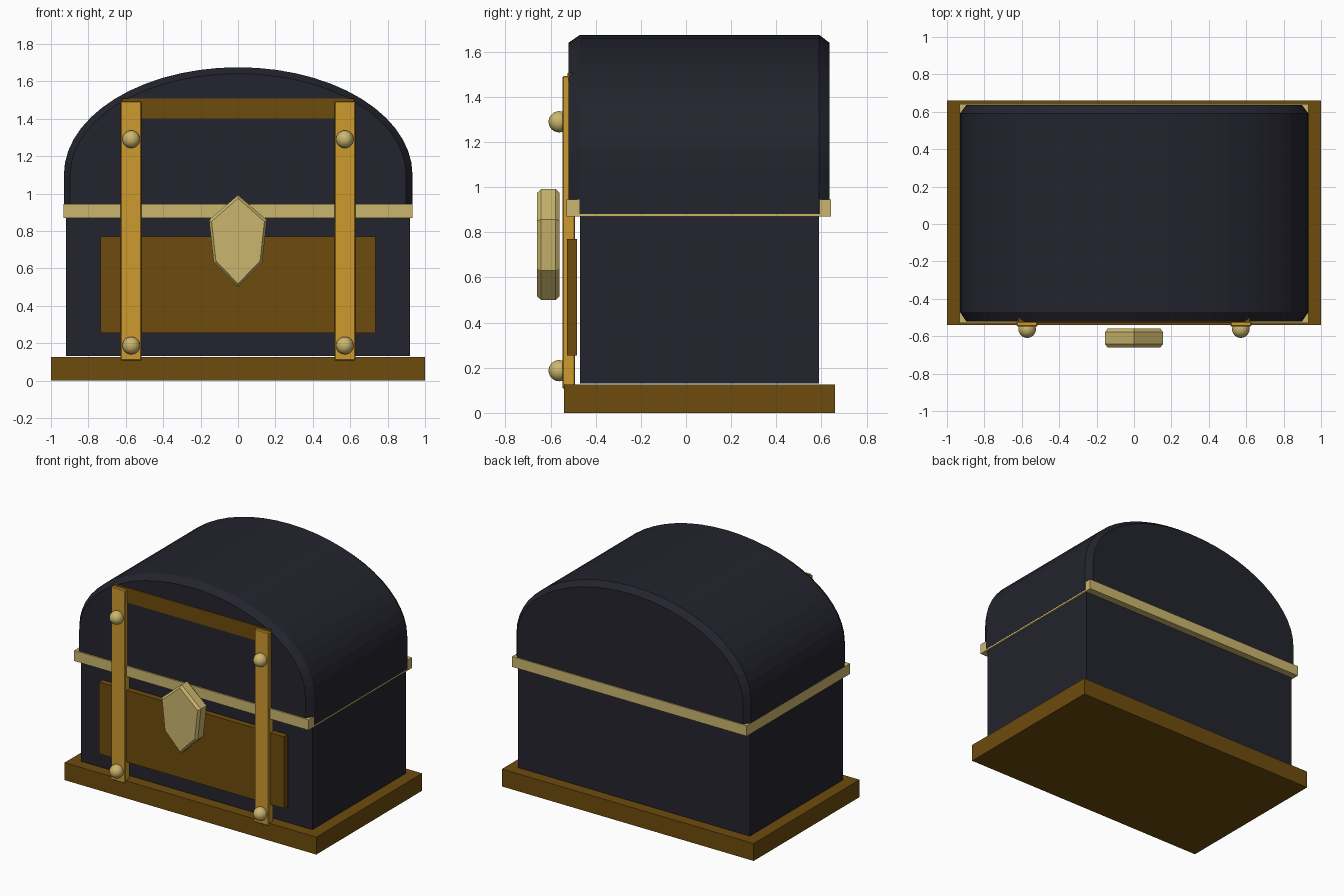
import bpy, bmesh, math

cube = bpy.data.objects.get("Cube")
if cube:
    bpy.data.objects.remove(cube, do_unlink=True)


def material(name, rgb):
    m = bpy.data.materials.new(name)
    m.use_nodes = True
    m.diffuse_color = (*rgb, 1)
    m.node_tree.nodes["Principled BSDF"].inputs["Base Color"].default_value = (*rgb, 1)
    return m


NAVY = material("dark navy", (0.017, 0.017, 0.027))
BROWN = material("brown wood", (0.155, 0.072, 0.004))
GOLD = material("orange gold", (0.61, 0.325, 0.028))
PALE = material("pale gold", (0.6, 0.47, 0.155))


def add_object(name, bm, mat):
    bmesh.ops.recalc_face_normals(bm, faces=bm.faces)
    mesh = bpy.data.meshes.new(name)
    bm.to_mesh(mesh)
    bm.free()
    mesh.materials.append(mat)
    obj = bpy.data.objects.new(name, mesh)
    bpy.context.collection.objects.link(obj)
    return obj


def box(name, mat, x, y, z):
    """Box spanning the given (low, high) ranges."""
    bm = bmesh.new()
    bmesh.ops.create_cube(bm, size=1)
    for v in bm.verts:
        v.co = [r[0] if c < 0 else r[1] for c, r in zip(v.co, (x, y, z))]
    return add_object(name, bm, mat)


def loft(name, mat, sections):
    """Skin matching (x, z) outlines placed along y, with closed ends."""
    bm = bmesh.new()
    rings = [[bm.verts.new((x, y, z)) for x, z in outline] for y, outline in sections]
    for a, b in zip(rings, rings[1:]):
        for i in range(len(a)):
            j = (i + 1) % len(a)
            bm.faces.new((a[i], a[j], b[j], b[i]))
    bm.faces.new(rings[0])
    bm.faces.new(rings[-1])
    return add_object(name, bm, mat)


# Chest body, plinth and rim
box("base_plinth", BROWN, (-1, 1), (-0.54, 0.66), (0, 0.125))
box("chest_body", NAVY, (-0.92, 0.92), (-0.47, 0.59), (0.13, 0.88))
box("rim_band", PALE, (-0.932, 0.932), (-0.53, 0.642), (0.87, 0.945))


# Domed lid with chamfered ends
def lid_outline(inset, segments=28):
    pts = [(0.001 + (0.932 - inset) * math.cos(math.pi * i / segments),
            1.1 + (0.575 - inset) * math.sin(math.pi * i / segments))
           for i in range(segments + 1)]
    return [(pts[0][0], 0.882)] + pts + [(pts[-1][0], 0.882)]


lid = loft("domed_lid", NAVY, [(y, lid_outline(i)) for y, i in
                               ((-0.52, 0.034), (-0.47, 0), (0.59, 0), (0.635, 0.034))])

# Front boards
box("front_panel", BROWN, (-0.735, 0.735), (-0.528, -0.484), (0.255, 0.77))
box("top_crossbar", BROWN, (-0.62, 0.62), (-0.526, -0.49), (1.4, 1.507))

# Straps with rivets
for side, s in (("left", 1), ("right", -1)):
    strap = box("strap_" + side, GOLD, sorted((s * 0.515, s * 0.627)), (-0.547, -0.492), (0.107, 1.493))
    bevel = strap.modifiers.new("soft_edges", "BEVEL")
    bevel.width = 0.005
    bevel.segments = 1
    for level, z in (("lower", 0.187), ("upper", 1.29)):
        bm = bmesh.new()
        bmesh.ops.create_uvsphere(bm, u_segments=24, v_segments=14, radius=0.047)
        bmesh.ops.translate(bm, vec=(s * 0.571, -0.562, z), verts=bm.verts)
        for f in bm.faces:
            f.smooth = True
        add_object(f"rivet_{level}_{side}", bm, PALE)

# Shield-shaped lock plate with chamfered front and back
half = [(0, 0.992), (0.155, 0.858), (0.13, 0.632), (0, 0.5)]
shield = half + [(-x, z) for x, z in half[-2:0:-1]]
small = [(x * 0.91, 0.746 + (z - 0.746) * 0.93) for x, z in shield]
loft("lock_plate", PALE, [(-0.66, small), (-0.642, shield), (-0.578, shield), (-0.56, small)])
